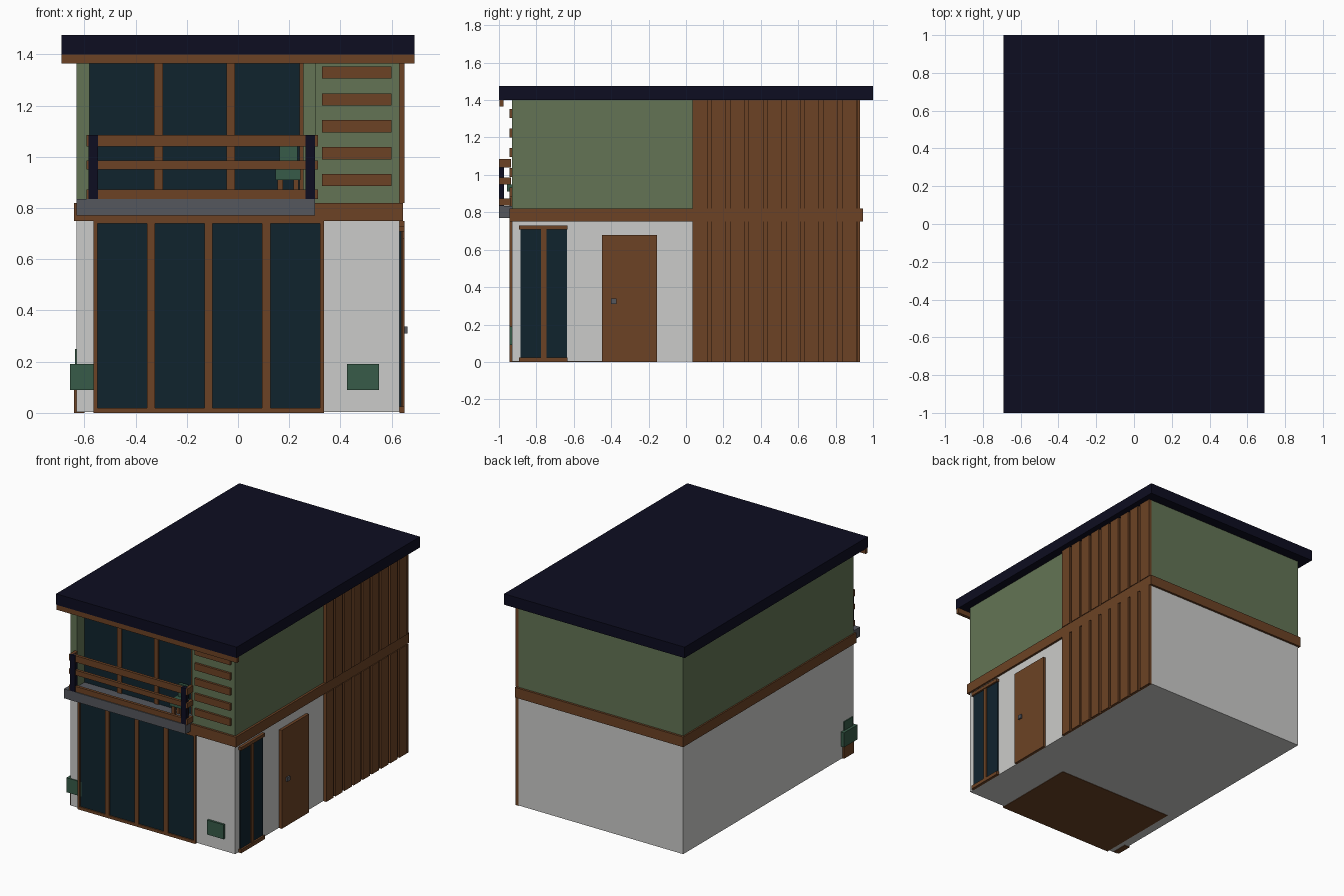
import bpy
import bmesh

cube = bpy.data.objects.get("Cube")
if cube:
    bpy.data.objects.remove(cube, do_unlink=True)


def material(name, r, g, b):
    m = bpy.data.materials.new(name)
    m.use_nodes = True
    m.diffuse_color = (r, g, b, 1)
    bsdf = m.node_tree.nodes["Principled BSDF"]
    bsdf.inputs["Base Color"].default_value = (r, g, b, 1)
    bsdf.inputs["Roughness"].default_value = 0.8
    return m


white = material("white plaster", 0.60, 0.60, 0.585)
sage = material("sage green wall", 0.125, 0.175, 0.09)
wood = material("brown wood", 0.15, 0.055, 0.018)
navy = material("dark navy", 0.004, 0.004, 0.015)
glass = material("dark glass", 0.005, 0.017, 0.027)
grey = material("grey concrete", 0.09, 0.095, 0.11)
leaf = material("leaf green", 0.038, 0.105, 0.065)


def boxes(name, mat, *spans):
    """One object made of boxes, each given as (x0, x1, y0, y1, z0, z1)."""
    bm = bmesh.new()
    for x0, x1, y0, y1, z0, z1 in spans:
        for v in bmesh.ops.create_cube(bm, size=1)["verts"]:
            v.co.x = x1 if v.co.x > 0 else x0
            v.co.y = y1 if v.co.y > 0 else y0
            v.co.z = z1 if v.co.z > 0 else z0
    mesh = bpy.data.meshes.new(name)
    bm.to_mesh(mesh)
    bm.free()
    mesh.materials.append(mat)
    ob = bpy.data.objects.new(name, mesh)
    bpy.context.collection.objects.link(ob)
    return ob


W, D = 0.63, 0.93           # half width and half depth of the walls
F = -0.945                  # plane of the front trim
BACK = -0.84                # back of the balcony recess
BAND0, BAND1, EAVE = 0.75, 0.82, 1.40

# Main volumes
boxes("lower_walls", white, (-W, W, -D, D, 0.003, BAND0))
boxes("upper_walls", sage,
      (-W, W, BACK, D, BAND1, EAVE),
      (-W, -0.58, -D, BACK, BAND1, EAVE),
      (0.30, W, -D, BACK, BAND1, EAVE))
boxes("floor_band", wood, (-0.64, 0.645, F, -F, BAND0, BAND1))
boxes("room_floor", wood, (-0.565, 0.335, F, -0.33, 0, 0.02))

# Roof and front fascia
boxes("roof", navy, (-0.69, 0.69, -1, 1, EAVE, 1.475))
boxes("front_fascia", wood, (-0.69, 0.69, -0.998, -0.975, 1.365, EAVE))

# Ground floor glazing
boxes("front_glass", glass, (-0.555, 0.325, -0.937, -D, 0.02, 0.74))
boxes("front_window_frame", wood,
      (-0.565, 0.335, F, -D, 0.74, BAND0),
      (-0.565, 0.335, F, -D, 0, 0.018),
      (-0.565, -0.548, F, -D, 0, BAND0),
      (0.32, 0.335, F, -D, 0, BAND0),
      *[(x - 0.016, x + 0.016, F, -D, 0, BAND0) for x in (-0.34, -0.115, 0.11)])

# Balcony glazing
boxes("balcony_glass", glass, (-0.58, 0.25, BACK - 0.006, BACK, BAND1, EAVE))
boxes("balcony_window_frame", wood,
      (0.24, 0.255, BACK - 0.015, BACK, BAND1, EAVE),
      *[(x - 0.017, x + 0.017, BACK - 0.015, BACK, BAND1, EAVE) for x in (-0.31, -0.028)])

# Balcony slab, posts and rails
boxes("balcony_slab", grey,
      (-0.63, 0.30, -1, -D, 0.77, 0.835),
      (-0.58, 0.30, -D, BACK, BAND1, 0.835))
boxes("balcony_posts", navy,
      *[(x, x + 0.037, -1, -0.972, 0.835, 1.085) for x in (-0.583, 0.264)])
rails = []
for z0, z1 in ((0.836, 0.873), (0.95, 0.985), (1.04, 1.085)):
    rails.append((-0.592, 0.312, -0.996, -0.976, z0, z1))
    for x in (-0.592, 0.29):
        rails.append((x, x + 0.022, -0.999, -0.935, z0, z1))
boxes("balcony_rails", wood, *rails)

# Balcony chair
boxes("chair_cushions", leaf,
      (0.147, 0.245, -0.957, -0.87, 0.91, 0.95),
      (0.163, 0.232, -0.885, -0.865, 0.95, 1.04))
boxes("chair_legs", wood,
      *[(x, x + 0.02, y, y + 0.02, 0.835, 0.91) for x in (0.155, 0.217) for y in (-0.945, -0.895)])

# Slats beside the balcony
boxes("wall_slats", wood,
      *[(0.328, 0.60, F, -D, 0.885 + 0.105 * i, 0.933 + 0.105 * i) for i in range(5)])

# Timber cladding on the left wall
boxes("cladding_back", wood, (W, 0.638, 0.036, D, 0, EAVE))
boxes("cladding_planks", wood,
      *[(0.638, 0.65, 0.036 + 0.0997 * i, 0.036 + 0.0997 * i + 0.078, z0, z1)
        for i in range(9) for z0, z1 in ((0, BAND0), (BAND1, EAVE))],
      *[(0.638, 0.65, 0.915, D, z0, z1) for z0, z1 in ((0, BAND0), (BAND1, EAVE))])

# Side window
boxes("side_glass", glass, (W, 0.638, -0.885, -0.637, 0.02, 0.715))
boxes("side_window_frame", wood,
      (W, 0.65, -0.893, -0.633, 0.708, 0.73),
      (W, 0.65, -0.893, -0.633, 0, 0.025),
      (W, 0.645, -0.776, -0.746, 0.025, 0.71))

# Side door and handle
boxes("side_door", wood, (W, 0.65, -0.45, -0.155, 0, 0.68))
boxes("door_handle", grey, (0.65, 0.661, -0.402, -0.372, 0.31, 0.338))

# Planting at the front corners
boxes("front_shrub", leaf, (0.425, 0.55, F, -D, 0.09, 0.19))
boxes("corner_shrub", leaf,
      (-0.655, -0.54, -0.937, -0.79, 0.09, 0.19),
      (-0.636, -0.60, -0.915, -0.82, 0.19, 0.25))
boxes("corner_planter", wood, (-0.641, -0.60, -0.92, -0.81, 0, 0.09))
